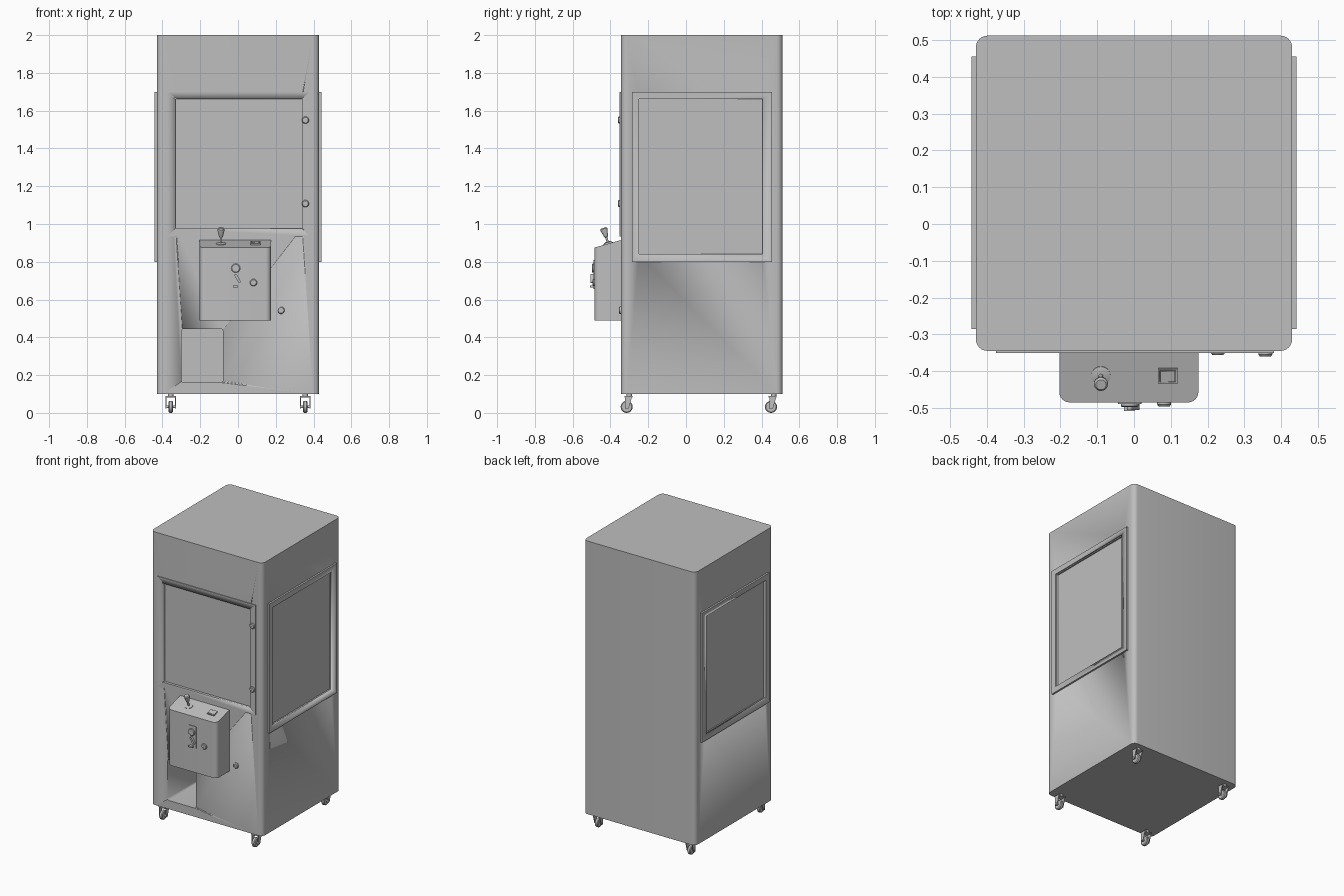
import bpy
import bmesh
import math
from mathutils import Vector, Matrix

cube = bpy.data.objects.get("Cube")
if cube:
    bpy.data.objects.remove(cube, do_unlink=True)

grey = bpy.data.materials.new("plain grey")
grey.use_nodes = True
GREY = (0.52, 0.52, 0.52, 1)
grey.diffuse_color = GREY
grey.node_tree.nodes["Principled BSDF"].inputs["Base Color"].default_value = GREY


def finish(name, bm):
    """Turn a bmesh into a named, coloured, smooth-by-angle object."""
    bmesh.ops.recalc_face_normals(bm, faces=bm.faces)
    mesh = bpy.data.meshes.new(name)
    bm.to_mesh(mesh)
    bm.free()
    mesh.materials.append(grey)
    ob = bpy.data.objects.new(name, mesh)
    bpy.context.collection.objects.link(ob)
    smooth(ob)
    return ob


def smooth(ob):
    bpy.ops.object.select_all(action='DESELECT')
    ob.select_set(True)
    bpy.context.view_layer.objects.active = ob
    bpy.ops.object.shade_smooth_by_angle(angle=math.radians(35))


def box(name, x, y, z, radius=0, axis=2, pick=None, shape=None):
    """Box between ranges; edges along axis are rounded, shape edits the corners."""
    bm = bmesh.new()
    bmesh.ops.create_cube(bm, size=1)
    for v in bm.verts:
        v.co = Vector([r[1] if c > 0 else r[0] for c, r in zip(v.co, (x, y, z))])
    if shape:
        for v in bm.verts:
            shape(v.co)
    if radius:
        edges = []
        for e in bm.edges:
            d = (e.verts[1].co - e.verts[0].co).normalized()
            mid = (e.verts[0].co + e.verts[1].co) / 2
            if abs(d[axis]) > 0.99 and (pick is None or pick(mid)):
                edges.append(e)
        bmesh.ops.bevel(bm, geom=edges, offset=radius, segments=6,
                        profile=0.5, affect='EDGES')
    return finish(name, bm)


def lathe(name, origin, direction, profile, steps=24):
    """Spin (radius, height) points about a direction from an origin."""
    bm = bmesh.new()
    verts = [bm.verts.new((r, 0, h)) for r, h in [(0, profile[0][1])] + profile + [(0, profile[-1][1])]]
    edges = [bm.edges.new(pair) for pair in zip(verts, verts[1:])]
    bmesh.ops.spin(bm, geom=verts + edges, cent=(0, 0, 0), axis=(0, 0, 1),
                   angle=math.tau, steps=steps)
    bmesh.ops.remove_doubles(bm, verts=bm.verts, dist=1e-5)
    turn = Vector((0, 0, 1)).rotation_difference(Vector(direction)).to_matrix().to_4x4()
    bmesh.ops.transform(bm, matrix=Matrix.Translation(origin) @ turn, verts=bm.verts)
    return finish(name, bm)


def cut(cutter, *targets):
    """Subtract a cutter from each target, then remove it."""
    for ob in targets:
        mod = ob.modifiers.new("cut", 'BOOLEAN')
        mod.operation = 'DIFFERENCE'
        mod.solver = 'EXACT'
        mod.object = cutter
        bpy.ops.object.select_all(action='DESELECT')
        ob.select_set(True)
        bpy.context.view_layer.objects.active = ob
        # Keep the cut ahead of the shading modifier
        ob.modifiers.move(len(ob.modifiers) - 1, 0)
        bpy.ops.object.modifier_apply(modifier=mod.name)
    bpy.data.objects.remove(cutter, do_unlink=True)


FRONT, FACE = -0.345, -0.485

# Cabinet with rounded upright corners and a delivery chute
cabinet = box("cabinet", (-0.43, 0.43), (FRONT, 0.512), (0.1, 2), 0.032)
cut(box("chute_cutter", (-0.3, -0.08), (-0.5, 0.0), (0.16, 0.445), 0.012, 1), cabinet)

# Front door with its recessed window
door = box("front_door", (-0.375, 0.38), (FRONT - 0.006, FRONT + 0.002), (0.935, 1.7))
cut(box("window_cutter", (-0.33, 0.34), (-0.5, FRONT + 0.012), (0.975, 1.662), 0.006, 1),
    door, cabinet)

# Side window frames with recessed panes
for side, label in ((1, "left"), (-1, "right")):
    frame = box(label + "_window_frame", sorted((side * 0.428, side * 0.442)),
                (-0.285, 0.455), (0.8, 1.7))
    cut(box("side_cutter", sorted((side * 0.42, side * 0.5)), (-0.25, 0.405), (0.84, 1.662)),
        frame, cabinet)


# Control box with a sloping top
def slope(co):
    if co.z > 0.8 and co.y < -0.4:
        co.z = 0.875


box("control_box", (-0.203, 0.175), (FACE, FRONT + 0.001), (0.488, 0.915), 0.028, 2,
    pick=lambda m: m.y < -0.4, shape=slope)
up = Vector((0, -0.04, 0.14)).normalized()


def on_top(x, y):
    return Vector((x, y, 0.875 + (y - FACE) * 0.04 / 0.14))


# Joystick
base = on_top(-0.09, -0.412)
lathe("joystick_base", base, up, [(0.026, -0.002), (0.026, 0.003), (0.016, 0.006)])
lathe("joystick_handle", base, Vector((0, -0.3, 1)).normalized(),
      [(0.006, 0), (0.006, 0.035), (0.01, 0.038), (0.019, 0.075), (0.019, 0.082), (0.014, 0.087)])

# Rocker button in a bezel
tilt = Matrix.Translation(on_top(0.092, -0.412)) @ Matrix.Rotation(math.atan2(0.04, 0.14), 4, 'X')
bezel = box("button_bezel", (-0.026, 0.026), (-0.021, 0.021), (-0.003, 0.008))
cut(box("bezel_cutter", (-0.021, 0.021), (-0.016, 0.016), (0.002, 0.02)), bezel)
rocker = box("button_rocker", (-0.02, 0.02), (-0.015, 0.015), (0, 0.007),
             shape=lambda co: setattr(co, "z", 0.011) if co.z > 0 and co.x < 0 else None)
for part in (bezel, rocker):
    part.data.transform(tilt)

# Coin mechanism
box("coin_plate", (-0.044, 0.02), (FACE - 0.004, FACE + 0.001), (0.655, 0.81), 0.006, 1)
lathe("coin_button", (-0.012, FACE, 0.766), (0, -1, 0), [(0.024, 0), (0.024, 0.01), (0.02, 0.013)])
lever = box("coin_lever", (-0.007, 0.007), (-0.02, 0), (-0.026, 0.026), 0.006, 1)
lever.data.transform(Matrix.Translation((-0.002, FACE, 0.712)) @ Matrix.Rotation(math.radians(-30), 4, 'Y'))
box("coin_return", (-0.027, 0.001), (FACE - 0.024, FACE), (0.665, 0.674))

# Locks on the door, lower panel and control box
for i, (x, z, y) in enumerate(((0.357, 1.55, FRONT - 0.004), (0.357, 1.108, FRONT - 0.004),
                               (0.228, 0.543, FRONT), (0.082, 0.69, FACE))):
    lathe("lock_%d" % (i + 1), (x, y, z), (0, -1, 0),
          [(0.019, 0), (0.019, 0.006), (0.015, 0.011), (0.005, 0.011), (0.005, 0.009)])

# Swivel casters
for x, x_name in ((0.356, "left"), (-0.356, "right")):
    for y, y_name in ((-0.314, "front"), (0.45, "rear")):
        label = "%s_%s_caster_" % (y_name, x_name)
        lathe(label + "wheel", (x - 0.012, y, 0.032), (1, 0, 0),
              [(0.027, 0), (0.032, 0.005), (0.032, 0.019), (0.027, 0.024)])
        lathe(label + "axle", (x - 0.029, y, 0.032), (1, 0, 0), [(0.007, 0), (0.007, 0.058)], 12)
        box(label + "plate", (x - 0.027, x + 0.027), (y - 0.012, y + 0.03), (0.082, 0.09))
        lathe(label + "stem", (x, y + 0.014, 0.088), (0, 0, 1), [(0.015, 0), (0.015, 0.014)], 16)
        for s in (-1, 1):
            def lean(co, y=y):
                if co.z < 0.05:
                    co.y = y - 0.01 if co.y < y else y + 0.01
            box(label + "fork", sorted((x + s * 0.022, x + s * 0.027)),
                (y - 0.008, y + 0.03), (0.022, 0.09), shape=lean)
